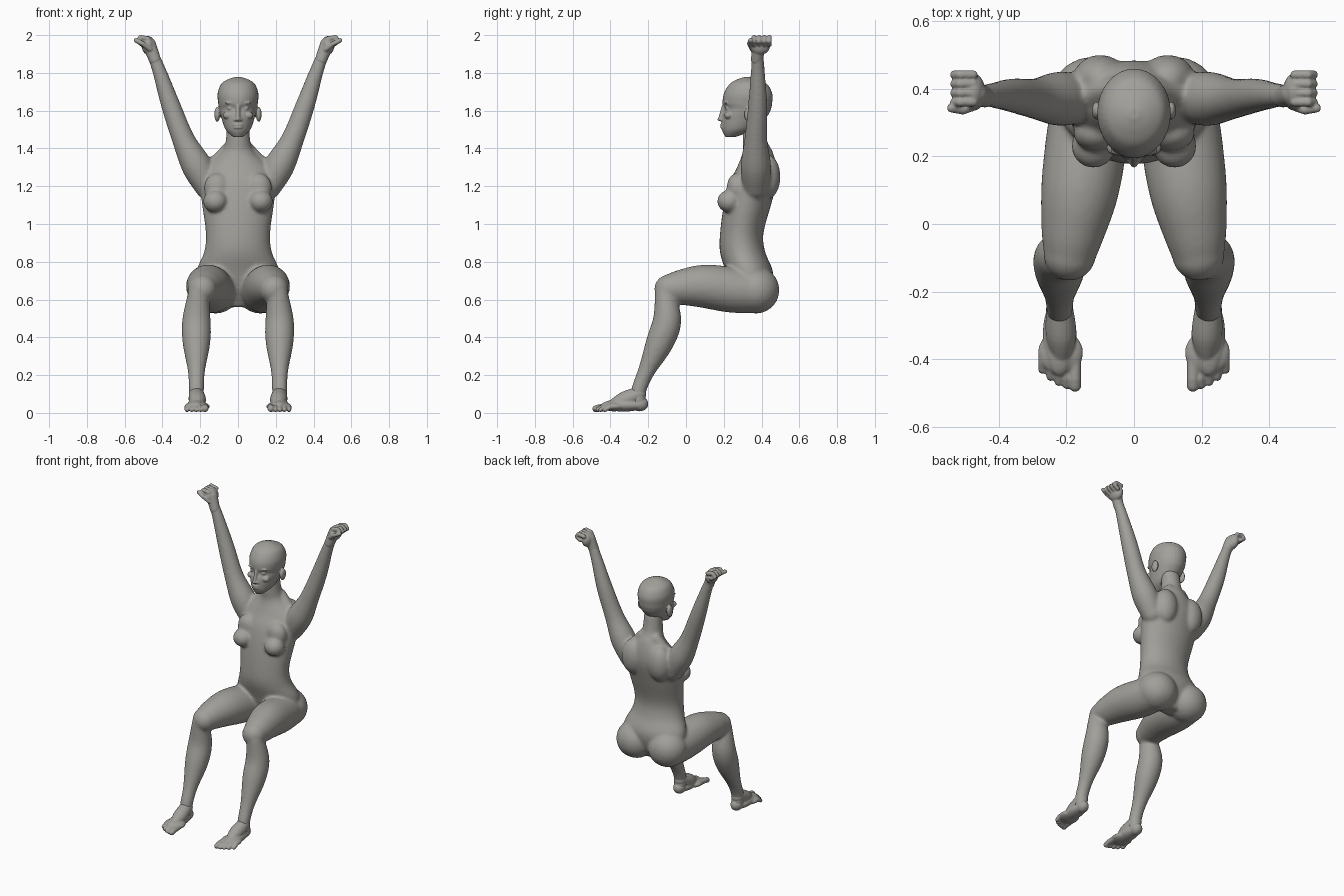
import bpy, bmesh
from math import cos, sin, tau
from mathutils import Vector, Matrix

if "Cube" in bpy.data.objects:
    bpy.data.objects.remove(bpy.data.objects["Cube"])

SKIN = (0.36, 0.35, 0.325, 1)
skin = bpy.data.materials.new("warm grey skin")
skin.use_nodes = True
skin.diffuse_color = SKIN
skin.node_tree.nodes["Principled BSDF"].inputs["Base Color"].default_value = SKIN


def spline(rows, steps=5):
    """Smooth Catmull-Rom curve through rows of numbers."""
    last = len(rows) - 1
    points = [Vector(row) for row in rows]
    curve = []
    for i in range(last):
        before, start = points[max(0, i - 1)], points[i]
        end, after = points[i + 1], points[min(last, i + 2)]
        for j in range(steps):
            t = j / steps
            leave, arrive = (end - before) / 2, (after - start) / 2
            gap = end - start
            curve.append(start + t * leave + t * t * (3 * gap - 2 * leave - arrive)
                         + t * t * t * (leave + arrive - 2 * gap))
    return curve + [points[last]]


def skin_rings(bm, ovals, sides=32):
    """Join ovals, each given as centre, side radius and up radius."""
    rings = []
    for centre, side, up in ovals:
        angles = [tau * k / sides for k in range(sides)]
        rings.append([bm.verts.new(centre + side * cos(a) + up * sin(a)) for a in angles])
    for low, high in zip(rings, rings[1:]):
        for k in range(sides):
            bm.faces.new((low[k - 1], low[k], high[k], high[k - 1]))
    bm.faces.new(rings[0])
    bm.faces.new(rings[-1])


def ball(bm, centre, radii):
    place = Matrix.Translation(centre) @ Matrix.Diagonal((*radii, 1))
    bmesh.ops.create_icosphere(bm, subdivisions=3, radius=1, matrix=place)


def trunk(bm, rows):
    """Upright form from rows of height, half width, front and back."""
    ovals = []
    for height, width, front, back in spline(rows):
        centre = Vector((0, (front + back) / 2, height))
        ovals.append((centre, Vector((width, 0, 0)), Vector((0, (back - front) / 2, 0))))
    skin_rings(bm, ovals)


def limb(bm, rows):
    """Round-ended tapering tube from rows of x, y, z and radius."""
    path = spline(rows)
    ovals = []
    for i, point in enumerate(path):
        ahead, behind = path[min(i + 1, len(path) - 1)], path[max(i - 1, 0)]
        along = (ahead - behind).xyz.normalized()
        up = along.cross(Vector((1, 0, 0))).normalized()
        ovals.append((point.xyz, up.cross(along) * point.w, up * point.w))
    skin_rings(bm, ovals)
    for end in (path[0], path[-1]):
        ball(bm, end.xyz, [end.w] * 3)


def digit(bm, joints, radius):
    """A finger or toe as overlapping beads between its joints."""
    for start, end in zip(joints, joints[1:]):
        start, end = Vector(start), Vector(end)
        count = max(2, int((end - start).length / radius * 3))
        for i in range(count + 1):
            ball(bm, start.lerp(end, i / count), [radius] * 3)


def mirror(bm):
    parts = bm.verts[:] + bm.edges[:] + bm.faces[:]
    copy = bmesh.ops.duplicate(bm, geom=parts)["geom"]
    moved = [item for item in copy if isinstance(item, bmesh.types.BMVert)]
    bmesh.ops.scale(bm, vec=(-1, 1, 1), verts=moved)


def finish(bm, name, voxel, rounds):
    """Fuse the forms into one smooth surface."""
    bmesh.ops.recalc_face_normals(bm, faces=bm.faces[:])
    mesh = bpy.data.meshes.new(name)
    bm.to_mesh(mesh)
    bm.free()
    mesh.materials.append(skin)
    part = bpy.data.objects.new(name, mesh)
    bpy.context.collection.objects.link(part)
    fuse = part.modifiers.new("fuse", "REMESH")
    fuse.mode = "VOXEL"
    fuse.voxel_size = voxel
    fuse.use_smooth_shade = True
    soften = part.modifiers.new("soften", "SMOOTH")
    soften.factor = 0.5
    soften.iterations = rounds


# Body: raised arm, thigh and lower leg
bm = bmesh.new()
limb(bm, [(.16, .37, 1.2, .07), (.22, .37, 1.31, .08), (.29, .37, 1.45, .06),
          (.36, .38, 1.64, .05), (.42, .38, 1.82, .036), (.46, .38, 1.92, .03)])
limb(bm, [(.13, .38, .64, .11), (.14, .25, .65, .12), (.16, .1, .67, .115),
          (.18, -.02, .665, .095), (.19, -.09, .655, .078)])
limb(bm, [(.21, -.11, .63, .055), (.22, -.1, .49, .075), (.22, -.14, .37, .073),
          (.22, -.21, .22, .045), (.22, -.25, .12, .04), (.22, -.25, .06, .04)])
# buttock, breast, chest slope, shoulder blade and shoulder slope
ball(bm, (.12, .37, .65), (.13, .125, .125))
ball(bm, (.12, .23, 1.12), (.065, .065, .06))
ball(bm, (.11, .27, 1.19), (.07, .055, .08))
ball(bm, (.1, .43, 1.25), (.08, .07, .12))
limb(bm, [(.05, .4, 1.4, .035), (.11, .39, 1.33, .04), (.18, .38, 1.28, .05)])
mirror(bm)
trunk(bm, [(.56, .06, .3, .4), (.66, .2, .24, .45), (.75, .22, .21, .46),
           (.85, .18, .18, .42), (.95, .17, .18, .41), (1.1, .19, .2, .45),
           (1.22, .2, .23, .48), (1.3, .17, .27, .48), (1.38, .09, .3, .46),
           (1.44, .065, .3, .43), (1.55, .06, .3, .41)])
finish(bm, "body", .009, 8)

# Head: ear, eye, brow, nostril and cheek on each side
bm = bmesh.new()
ball(bm, (.11, .335, 1.58), (.015, .027, .04))
ball(bm, (.04, .222, 1.612), (.017, .015, .011))
ball(bm, (.04, .214, 1.641), (.03, .013, .007))
ball(bm, (.014, .192, 1.552), (.01, .013, .009))
ball(bm, (.055, .225, 1.575), (.026, .022, .02))
mirror(bm)
trunk(bm, [(1.46, .025, .21, .26), (1.5, .066, .19, .36), (1.57, .09, .19, .43),
           (1.61, .1, .204, .45), (1.64, .105, .194, .456), (1.69, .108, .2, .457),
           (1.74, .09, .23, .43), (1.765, .055, .27, .38), (1.778, .015, .31, .34)])
# nose and lips
digit(bm, [(0, .201, 1.625), (0, .182, 1.56)], .011)
ball(bm, (0, .18, 1.554), (.012, .014, .01))
for height in (1.511, 1.526):
    ball(bm, (0, .195, height), (.027, .014, .007))
finish(bm, "head", .0045, 3)

# Hands: wrist, palm, four curled fingers and a thumb
bm = bmesh.new()
limb(bm, [(.44, .376, 1.87, .032), (.47, .385, 1.95, .036)])
ball(bm, (.475, .392, 1.945), (.035, .054, .05))
for finger in range(4):
    y = .36 + .027 * finger
    digit(bm, [(.475, y, 1.98), (.515, y, 1.988), (.53, y, 1.968), (.505, y, 1.95)], .0135)
digit(bm, [(.465, .35, 1.925), (.505, .336, 1.955), (.54, .342, 1.972)], .013)
mirror(bm)
finish(bm, "hands", .0045, 3)

# Feet: heel, instep, sole and five toes
bm = bmesh.new()
ball(bm, (.22, -.245, .048), (.039, .046, .04))
limb(bm, [(.22, -.25, .1, .04), (.215, -.33, .065, .045), (.215, -.4, .036, .026)])
ball(bm, (.22, -.33, .04), (.05, .12, .033))
ball(bm, (.217, -.38, .034), (.067, .065, .026))
for toe in range(5):
    x = .174 + .024 * toe
    tip = .003 * toe * toe - .478
    radius = .013 if toe else .018
    digit(bm, [(x, -.4, .032), (x, tip + .02, .028), (x, tip, radius + .004)], radius)
mirror(bm)
finish(bm, "feet", .0045, 3)
